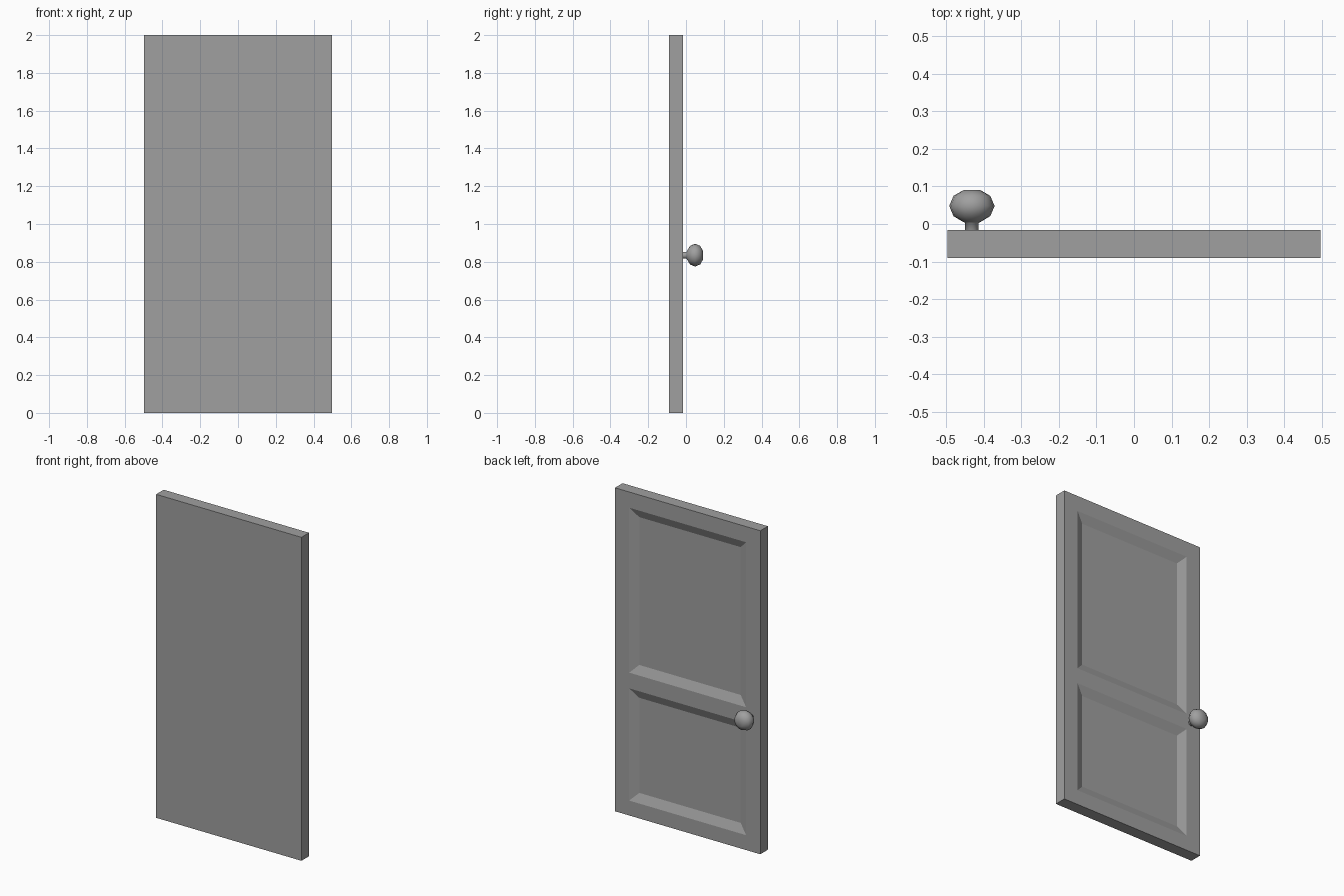
import bpy, bmesh
from math import pi
from mathutils import Vector, Matrix

if "Cube" in bpy.data.objects:
    bpy.data.objects.remove(bpy.data.objects["Cube"])

# Dark grey finish
grey = bpy.data.materials.new("dark_grey")
grey.diffuse_color = (0.35, 0.35, 0.35, 1)
grey.use_nodes = True
grey.node_tree.nodes["Principled BSDF"].inputs["Base Color"].default_value = grey.diffuse_color


def finish(bm, name):
    bmesh.ops.recalc_face_normals(bm, faces=bm.faces)
    mesh = bpy.data.meshes.new(name)
    bm.to_mesh(mesh)
    bm.free()
    mesh.materials.append(grey)
    ob = bpy.data.objects.new(name, mesh)
    bpy.context.collection.objects.link(ob)
    return ob


# Door slab, sliced along the panel borders
W, Y0, Y1, H = 0.994, -0.09, -0.016, 2.0
PANEL_X = 0.4
PANELS_Z = [(0.092, 0.786), (0.883, 1.903)]
bm = bmesh.new()
bmesh.ops.create_cube(bm, size=1, matrix=Matrix.Translation((0, (Y0 + Y1) / 2, H / 2))
                      @ Matrix.Diagonal((W, Y1 - Y0, H, 1)))
cuts = [((x, 0, 0), (1, 0, 0)) for x in (-PANEL_X, PANEL_X)]
cuts += [((0, 0, z), (0, 0, 1)) for pair in PANELS_Z for z in pair]
for co, no in cuts:
    bmesh.ops.bisect_plane(bm, geom=bm.verts[:] + bm.edges[:] + bm.faces[:],
                           plane_co=co, plane_no=no)

# Two sunken panels with gently sloping borders on the back
bm.normal_update()
panels = []
for f in bm.faces:
    c = f.calc_center_median()
    if f.normal.y > 0.9 and abs(c.x) < PANEL_X and any(a < c.z < b for a, b in PANELS_Z):
        panels.append(f)
bmesh.ops.inset_individual(bm, faces=panels, thickness=0.053, depth=-0.023,
                           use_even_offset=True)
finish(bm, "door_panel")

# Round knob with neck, turned around the y axis
profile = [(0.018, -0.03), (0.018, 0.003), (0.024, 0.006), (0.049, 0.021),
           (0.0605, 0.048), (0.049, 0.075), (0.023, 0.09), (0, 0.09)]
centre = Vector((-0.432, 0, 0.835))
bm = bmesh.new()
verts = [bm.verts.new(centre + Vector((r, y, 0))) for r, y in profile]
edges = [bm.edges.new(pair) for pair in zip(verts, verts[1:])]
bmesh.ops.spin(bm, geom=verts + edges, cent=centre, axis=(0, 1, 0),
               angle=2 * pi, steps=16)
bmesh.ops.remove_doubles(bm, verts=bm.verts, dist=0.0005)
knob = finish(bm, "door_knob")
for p in knob.data.polygons:
    p.use_smooth = True
